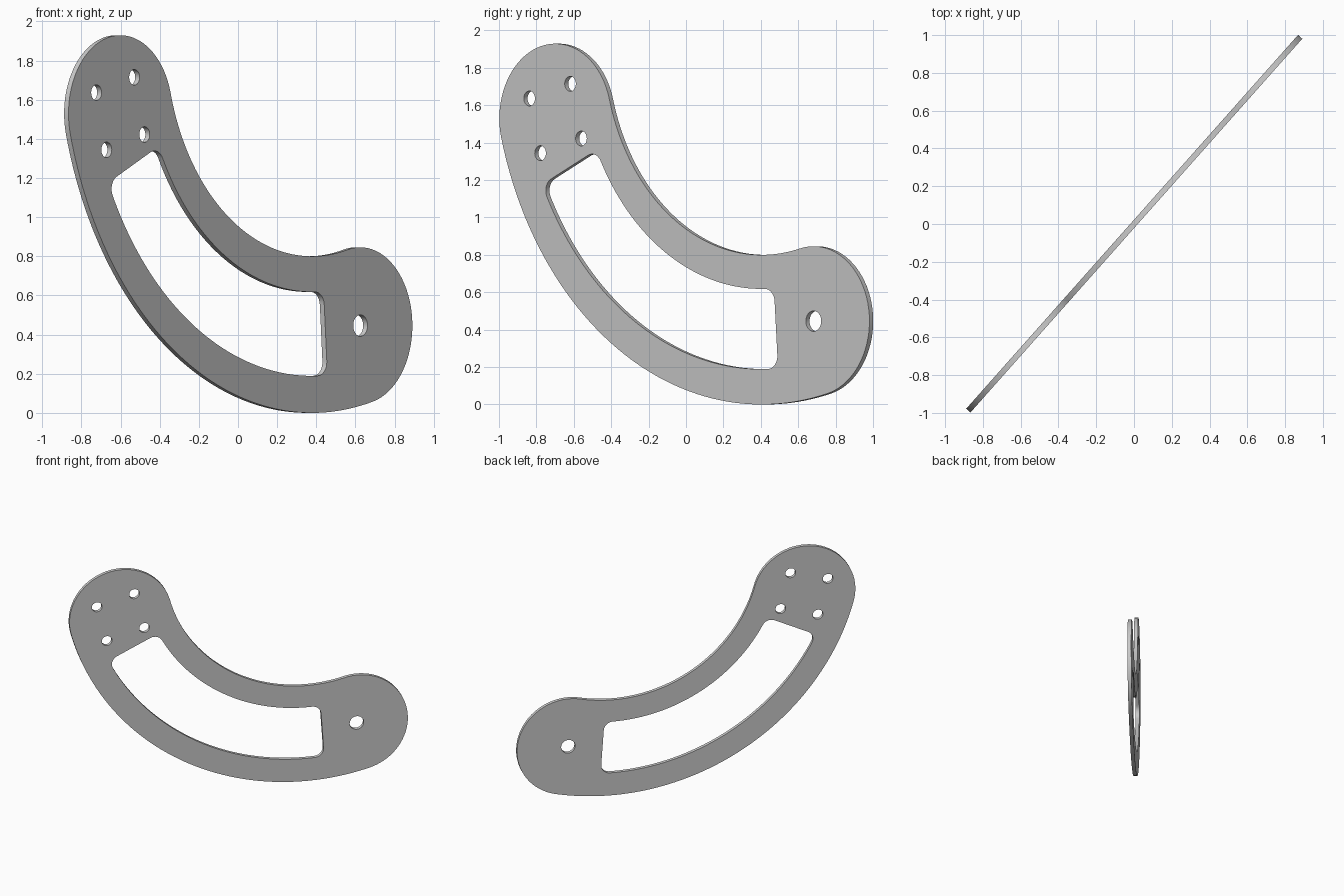
import bpy
from math import radians, degrees, cos, sin, asin

if "Cube" in bpy.data.objects:
    bpy.data.objects.remove(bpy.data.objects["Cube"])

# Flat curved link plate, drawn in (u, z) and stood upright on a diagonal
CENTRE = (0.553, 1.927)      # shared centre of all long arcs
PITCH, HUB_R = 1.527, 0.4    # radius through hub centres, hub radius
A_TOP, A_LOW = -164.9, -75.9 # hub directions from the centre
THICK, YAW = 0.03, 48.4


def polar(c, r, a):
    return (c[0] + r * cos(radians(a)), c[1] + r * sin(radians(a)))


def arc(c, r, a0, a1, n):
    return [polar(c, r, a0 + (a1 - a0) * i / n) for i in range(n + 1)]


def circle(c, r, n=32):
    return arc(c, r, 0, 360, n)[:-1]


def outline():
    top, low = polar(CENTRE, PITCH, A_TOP), polar(CENTRE, PITCH, A_LOW)
    return (arc(CENTRE, PITCH + HUB_R, A_TOP, A_LOW, 64)[:-1]
            + arc(low, HUB_R, A_LOW, A_LOW + 180, 40)[:-1]
            + arc(CENTRE, PITCH - HUB_R, A_LOW, A_TOP, 64)[:-1]
            + arc(top, HUB_R, A_TOP + 180, A_TOP + 360, 40)[:-1])


def rounded_slot(r_in, r_out, t0, t1, f):
    ro, ri = r_out - f, r_in + f
    do, di = degrees(asin(f / ro)), degrees(asin(f / ri))
    return (arc(CENTRE, r_out, t0 + do, t1 - do, 56)[:-1]
            + arc(polar(CENTRE, ro, t1 - do), f, t1 - do, t1 + 90, 8)
            + arc(polar(CENTRE, ri, t1 - di), f, t1 + 90, t1 - di + 180, 8)
            + arc(CENTRE, r_in, t1 - di, t0 + di, 56)[1:-1]
            + arc(polar(CENTRE, ri, t0 + di), f, t0 + di + 180, t0 + 270, 8)
            + arc(polar(CENTRE, ro, t0 + do), f, t0 + 270, t0 + do + 360, 8)[:-1])


# Outline, curved window, pivot hole and four bolt holes
top_hub = polar(CENTRE, PITCH, A_TOP)
low_hub = polar(CENTRE, PITCH, A_LOW)
loops = [outline(),
         rounded_slot(1.309, 1.738, -154.4, -86.1, 0.07),
         circle(low_hub, 0.055)]
loops += [circle(polar(top_hub, 0.214, 60 + 90 * k), 0.04) for k in range(4)]

curve = bpy.data.curves.new("link_plate", 'CURVE')
curve.dimensions = '2D'
curve.fill_mode = 'BOTH'
curve.extrude = THICK / 2
for pts in loops:
    s = curve.splines.new('POLY')
    s.points.add(len(pts) - 1)
    for p, (u, z) in zip(s.points, pts):
        p.co = (u, z, 0, 1)
    s.use_cyclic_u = True

plate = bpy.data.objects.new("link_plate", curve)
bpy.context.collection.objects.link(plate)
plate.rotation_euler = (radians(90), 0, radians(YAW))

# Turn into a mesh with welded edges
bpy.context.view_layer.objects.active = plate
plate.select_set(True)
bpy.ops.object.convert(target='MESH')
plate = bpy.context.object
bpy.ops.object.mode_set(mode='EDIT')
bpy.ops.mesh.select_all(action='SELECT')
bpy.ops.mesh.remove_doubles(threshold=0.0005)
bpy.ops.mesh.normals_make_consistent(inside=False)
bpy.ops.object.mode_set(mode='OBJECT')
bpy.ops.object.shade_smooth_by_angle(angle=radians(30))
